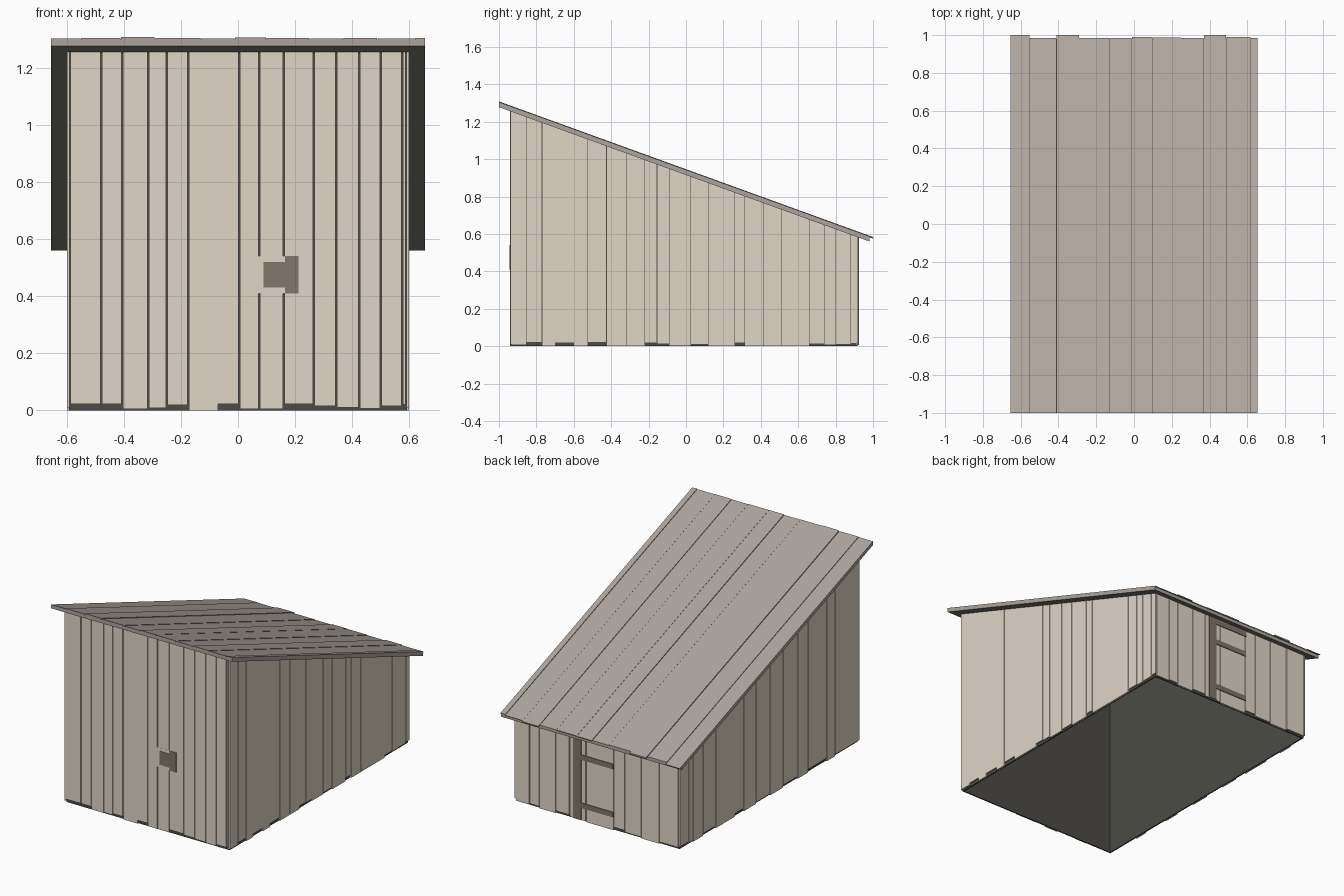
import bpy
import bmesh

cube = bpy.data.objects.get("Cube")
if cube:
    bpy.data.objects.remove(cube, do_unlink=True)


def material(name, rgb):
    """Flat material from 8-bit display colour."""
    linear = [((c / 255 + 0.055) / 1.055) ** 2.4 for c in rgb] + [1]
    mat = bpy.data.materials.new(name)
    mat.use_nodes = True
    mat.diffuse_color = linear
    bsdf = next(n for n in mat.node_tree.nodes if n.type == "BSDF_PRINCIPLED")
    bsdf.inputs["Base Color"].default_value = linear
    return mat


wall_mat = material("pale wall wood", (224, 214, 198))
roof_mat = material("grey roof wood", (174, 165, 158))
dark_mat = material("dark lining", (76, 75, 70))
soffit_mat = material("grey soffit", (130, 128, 120))
trim_mat = material("brown trim wood", (129, 118, 106))


def slope(offset):
    """Height of a plane parallel to the roof, as a function of y."""
    return lambda y: offset - 0.3625 * y


def flat(z):
    return lambda y: z


eaves = slope(0.915)       # underside of the roof
deck_top = slope(0.937)


def add_block(bm, x, y, bottom, top):
    """Six-sided block whose bottom and top heights follow y."""
    ring = [(x[0], y[0]), (x[1], y[0]), (x[1], y[1]), (x[0], y[1])]
    low = [bm.verts.new((a, b, bottom(b))) for a, b in ring]
    high = [bm.verts.new((a, b, top(b))) for a, b in ring]
    bm.faces.new(low[::-1])
    bm.faces.new(high)
    for i in range(4):
        j = (i + 1) % 4
        bm.faces.new((low[i], low[j], high[j], high[i]))


def finish(name, bm, *mats):
    mesh = bpy.data.meshes.new(name)
    bm.to_mesh(mesh)
    bm.free()
    for mat in mats:
        mesh.materials.append(mat)
    obj = bpy.data.objects.new(name, mesh)
    bpy.context.collection.objects.link(obj)
    return obj


def blocks(name, mat, parts):
    bm = bmesh.new()
    for part in parts:
        add_block(bm, *part)
    return finish(name, bm, mat)


def plank_wall(name, start, planks, depth, along_x, gap, tight=()):
    """Row of upright planks; each entry is (end, height of lower edge)."""
    parts = []
    for end, low in planks:
        a = start if start in tight else start + gap / 2
        b = end if end in tight else end - gap / 2
        span = ((a, b), depth) if along_x else (depth, (a, b))
        parts.append((*span, flat(low), eaves))
        start = end
    return blocks(name, wall_mat, parts)


# Dark inner shell, open at the bottom, thick enough to hide the plank backs
bm = bmesh.new()
add_block(bm, (-0.592, 0.592), (-0.932, 0.912), flat(0), slope(0.914))
bm.faces.ensure_lookup_table()
bmesh.ops.delete(bm, geom=[bm.faces[0]], context="FACES_ONLY")
shell = finish("inner_shell", bm, dark_mat)
solidify = shell.modifiers.new("thickness", "SOLIDIFY")
solidify.thickness = 0.012
solidify.offset = -1

# Plank walls
plank_wall("front_planks", -0.59, [
    (-0.48, 0.022), (-0.405, 0.022), (-0.315, 0.004), (-0.25, 0.008),
    (-0.175, 0.018), (-0.07, 0), (0.005, 0.022), (0.075, 0.004), (0.16, 0.004),
    (0.265, 0.022), (0.345, 0.015), (0.425, 0.01), (0.5, 0.006),
    (0.575, 0.016), (0.59, 0.02)], (-0.94, -0.93), True, 0.005, (-0.07,))

plank_wall("left_planks", -0.94, [
    (-0.855, 0.01), (-0.77, 0.022), (-0.7, 0), (-0.6, 0.02), (-0.525, 0),
    (-0.425, 0.022), (-0.32, 0), (-0.22, 0), (-0.155, 0.02), (-0.09, 0.015),
    (0.025, 0.004), (0.12, 0.012), (0.26, 0), (0.315, 0.02), (0.415, 0),
    (0.51, 0), (0.66, 0), (0.74, 0.015), (0.8, 0.01), (0.88, 0.012),
    (0.92, 0.018)], (0.59, 0.6), False, 0.003, (-0.7, -0.6))

plank_wall("right_planks", -0.94, [
    (-0.69, 0.01), (-0.6, 0), (-0.41, 0.02), (-0.3, 0), (-0.15, 0.015),
    (-0.015, 0), (0.13, 0.01), (0.26, 0), (0.35, 0.02), (0.55, 0),
    (0.68, 0.015), (0.78, 0), (0.83, 0.01), (0.92, 0.018)],
    (-0.6, -0.59), False, 0.004)

plank_wall("back_planks", -0.59, [
    (-0.45, 0.012), (-0.32, 0), (-0.2, 0.008), (-0.12, 0.02), (0.08, 0),
    (0.2, 0.004), (0.3, 0.015), (0.42, 0), (0.49, 0.012), (0.59, 0.005)],
    (0.91, 0.92), True, 0.005)

# Front latch with its backing plate
blocks("latch_backing", wall_mat,
       [((0.07, 0.167), (-0.941, -0.935), flat(0.41), flat(0.54))])
blocks("latch", trim_mat, [
    ((0.09, 0.165), (-0.9425, -0.935), flat(0.43), flat(0.52)),
    ((0.165, 0.212), (-0.9425, -0.935), flat(0.41), flat(0.54))])

# Back door: post, header and two battens
back = (0.915, 0.925)
blocks("back_door_post", trim_mat, [((0.115, 0.172), back, flat(0.005), eaves)])
blocks("back_door_header", trim_mat, [((-0.125, 0.115), back, flat(0.54), eaves)])
blocks("back_door_battens", trim_mat,
       [((-0.12, 0.115), back, flat(z), flat(z + 0.033)) for z in (0.085, 0.4)])

# Roof deck: grey edges, soffit below, dark lining between the boards
bm = bmesh.new()
add_block(bm, (-0.655, 0.655), (-1, 0.98), eaves, deck_top)
for face in bm.faces:
    face.normal_update()
    if abs(face.normal.z) > 0.5:
        face.material_index = 1 if face.normal.z < 0 else 2
finish("roof_deck", bm, roof_mat, soffit_mat, dark_mat)

# Thin roof boards of uneven length and thickness
parts, start = [], -0.655
for end, tip, lift in [
        (-0.55, 1, 2), (-0.41, 0.985, 4), (-0.29, 1, 8), (-0.13, 0.984, 5),
        (-0.01, 0.985, 3), (0.1, 0.99, 6), (0.25, 0.988, 5), (0.37, 0.986, 3),
        (0.49, 1, 5), (0.62, 0.99, 3), (0.655, 0.985, 5)]:
    right_edge = end if end == 0.655 else end - 0.002
    parts.append(((start, right_edge), (-1, tip), deck_top,
                  slope(0.938 + lift / 1000)))
    start = end
blocks("roof_boards", roof_mat, parts)
